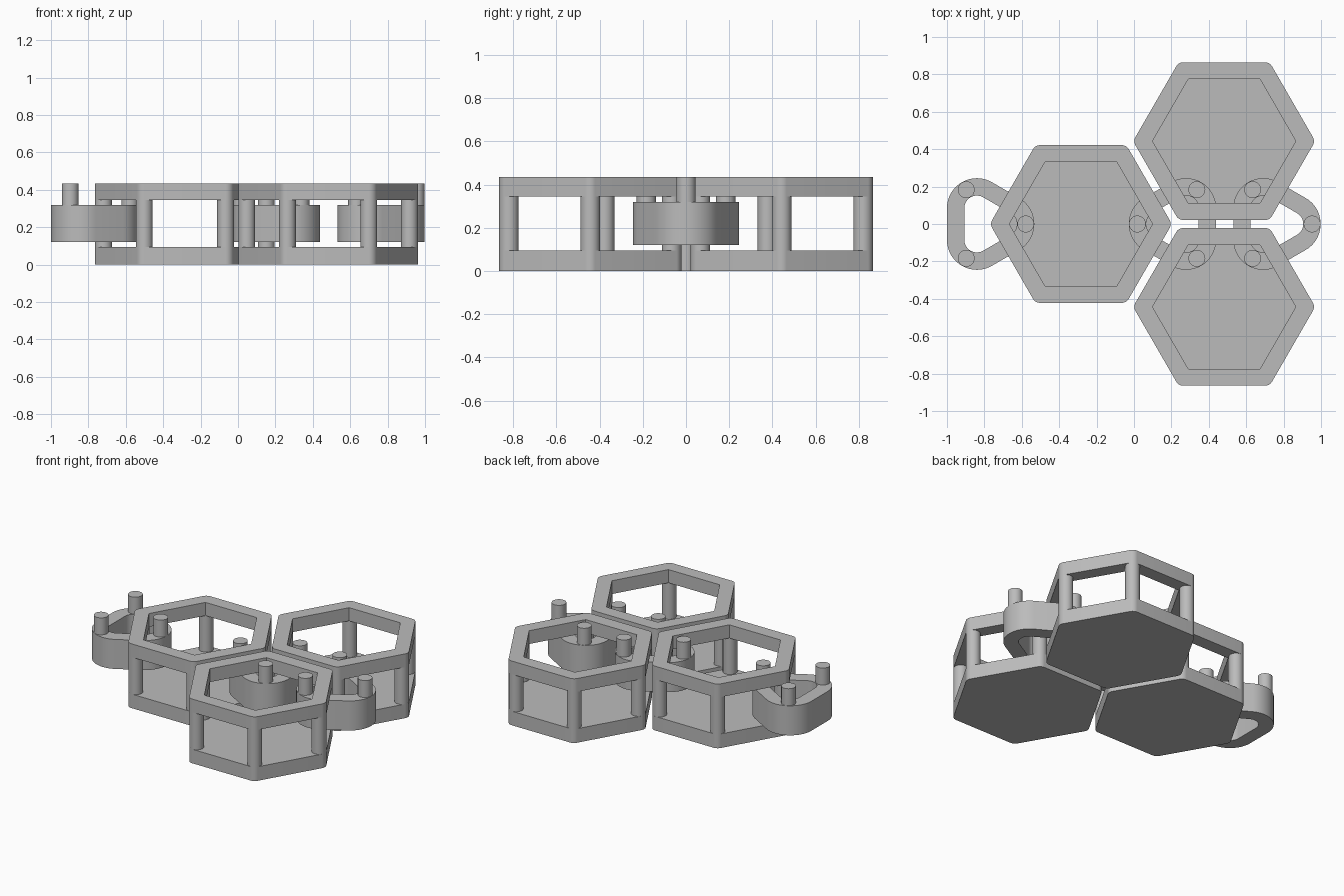
import bpy, bmesh
from math import cos, sin, pi, radians

cube = bpy.data.objects.get("Cube")
if cube:
    bpy.data.objects.remove(cube, do_unlink=True)

# Single flat grey
GREY = (0.5, 0.5, 0.5, 1)
grey = bpy.data.materials.new("plain grey")
grey.use_nodes = True
grey.diffuse_color = GREY
grey.node_tree.nodes["Principled BSDF"].inputs["Base Color"].default_value = GREY

HEIGHT = 0.435
FLOOR_TOP, RIM_BOTTOM = 0.095, 0.345
LINK_BOTTOM, LINK_TOP = 0.12, 0.32
POST_RADIUS, POST_RING = 0.045, 0.435
PIN_RADIUS = 0.045


def outline(sides, ring, radius, turn=0.0, steps=10):
    """Polygon whose corners are arcs of the given radius around a ring of centres."""
    points = []
    for i in range(sides):
        a = turn + 2 * pi * i / sides
        if radius == 0:
            points.append((ring * cos(a), ring * sin(a)))
            continue
        for s in range(steps + 1):
            b = a + (2 * s / steps - 1) * pi / sides
            points.append((ring * cos(a) + radius * cos(b),
                           ring * sin(a) + radius * sin(b)))
    return points


def circle(radius, steps=32):
    return outline(steps, radius, 0)


def prism(name, centre, z0, z1, *loops):
    """Extrude an outline, with any further loops as holes."""
    bm = bmesh.new()
    edges = []
    for loop in loops:
        verts = [bm.verts.new((x, y, z0)) for x, y in loop]
        edges += [bm.edges.new((v, verts[i - 1])) for i, v in enumerate(verts)]
    if len(loops) == 1:
        bm.faces.new(verts)
    else:
        bmesh.ops.triangle_fill(bm, edges=edges, use_beauty=True)
    raised = bmesh.ops.extrude_face_region(bm, geom=bm.faces[:], use_keep_orig=True)
    top = [g for g in raised["geom"] if isinstance(g, bmesh.types.BMVert)]
    bmesh.ops.translate(bm, verts=top, vec=(0, 0, z1 - z0))
    bmesh.ops.recalc_face_normals(bm, faces=bm.faces[:])
    mesh = bpy.data.meshes.new(name)
    bm.to_mesh(mesh)
    bm.free()
    mesh.materials.append(grey)
    mesh.shade_smooth()
    mesh.set_sharp_from_angle(angle=radians(30))
    obj = bpy.data.objects.new(name, mesh)
    obj.location = (centre[0], centre[1], 0)
    bpy.context.collection.objects.link(obj)
    return obj


# Hexagonal cells: solid floor, open rim and six corner posts
def cell(name, x, y):
    outer = outline(6, POST_RING, POST_RADIUS)
    inner = outline(6, 0.383, 0)
    prism(name + "_floor", (x, y), 0, FLOOR_TOP, outer)
    prism(name + "_rim", (x, y), RIM_BOTTOM, HEIGHT, outer, inner)
    for i in range(6):
        a = i * pi / 3
        prism(f"{name}_post_{i + 1}",
              (x + POST_RING * cos(a), y + POST_RING * sin(a)),
              FLOOR_TOP, RIM_BOTTOM, circle(POST_RADIUS))


# Rounded triangular links with a pin over each corner
def link(name, x, turn):
    prism(name + "_loop", (x, 0), LINK_BOTTOM, LINK_TOP,
          outline(3, 0.098, 0.16, turn, 20), outline(3, 0.098, 0.067, turn, 20))
    for i in range(3):
        a = turn + i * 2 * pi / 3
        prism(f"{name}_pin_{i + 1}", (x + 0.212 * cos(a), 0.212 * sin(a)),
              LINK_TOP, HEIGHT, circle(PIN_RADIUS))


cell("side_cell", -0.284, 0)
cell("back_cell", 0.482, 0.443)
cell("front_cell", 0.482, -0.443)

link("outer_link", -0.791, 0)
link("middle_link", 0.23, pi)
link("end_link", 0.74, 0)
